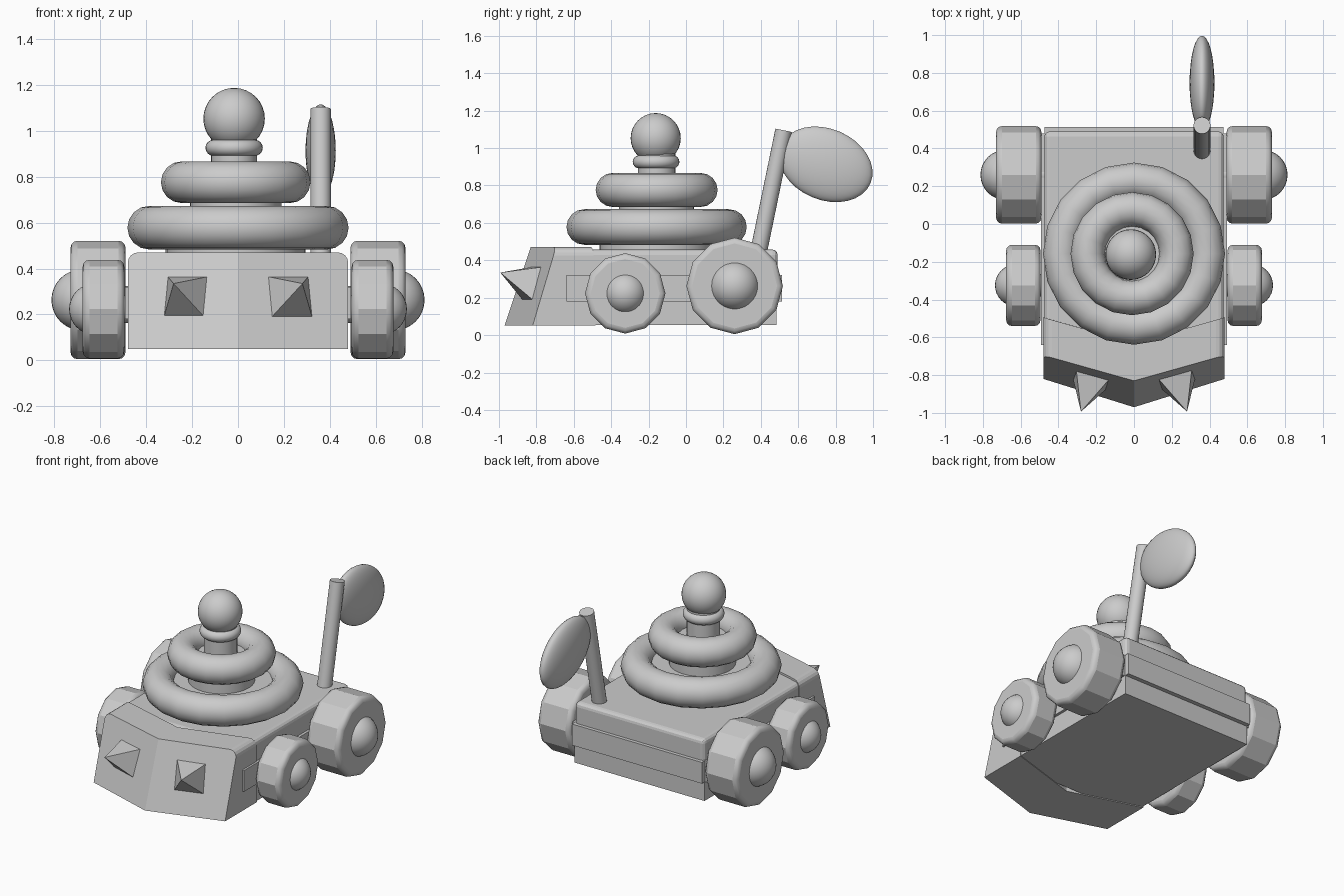
import bpy, bmesh
from math import radians, pi
from mathutils import Vector

if "Cube" in bpy.data.objects:
    bpy.data.objects.remove(bpy.data.objects["Cube"])


def finish(name, bevel=0.0, segments=3, smooth=None):
    ob = bpy.context.object
    ob.name = name
    if bevel:
        m = ob.modifiers.new("bevel", 'BEVEL')
        m.width, m.segments, m.limit_method = bevel, segments, 'ANGLE'
        m.angle_limit = radians(40)
    if smooth:
        bpy.ops.object.shade_smooth_by_angle(angle=radians(smooth))
    return ob


def box(name, lo, hi, bevel=0.0):
    lo, hi = Vector(lo), Vector(hi)
    bpy.ops.mesh.primitive_cube_add(size=1, location=(lo + hi) / 2)
    bpy.context.object.scale = hi - lo
    bpy.ops.object.transform_apply(location=False, rotation=False, scale=True)
    return finish(name, bevel)


def rod(name, a, b, r, sides=24, bevel=0.0, smooth=25):
    a, b = Vector(a), Vector(b)
    bpy.ops.mesh.primitive_cylinder_add(
        vertices=sides, radius=r, depth=(b - a).length, location=(a + b) / 2,
        rotation=(b - a).to_track_quat('Z', 'Y').to_euler())
    return finish(name, bevel, smooth=smooth)


def ball(name, loc, r, scale=(1, 1, 1), rot=(0, 0, 0)):
    bpy.ops.mesh.primitive_uv_sphere_add(segments=32, ring_count=16, radius=r,
                                         location=loc, rotation=rot)
    bpy.context.object.scale = scale
    return finish(name, smooth=60)


def ring(name, loc, major, minor, segs=20):
    bpy.ops.mesh.primitive_torus_add(location=loc, major_radius=major, minor_radius=minor,
                                     major_segments=segs, minor_segments=16)
    return finish(name, smooth=40)


def mesh_object(name, bm):
    bmesh.ops.recalc_face_normals(bm, faces=bm.faces)
    me = bpy.data.meshes.new(name)
    bm.to_mesh(me)
    bm.free()
    ob = bpy.data.objects.new(name, me)
    bpy.context.collection.objects.link(ob)


# Body: lower tub, bevelled lid, side and rear trim strips
box("lower_body", (-.475, -.6, .055), (.475, .485, .3))
box("upper_body", (-.475, -.6, .26), (.475, .49, .457), bevel=.028)
box("side_trim", (-.493, -.64, .18), (.493, .48, .32))
box("rear_trim", (-.475, .4, .18), (.475, .513, .32))

# Chevron nose: sloping V front, rounded upper side edges
bm = bmesh.new()
low = [(-.48, -.82), (0, -.97), (.48, -.82), (.48, -.485), (0, -.63), (-.48, -.485)]
top = [(-.48, -.695), (0, -.83), (.48, -.695), (.48, -.495), (0, -.63), (-.48, -.495)]
lv = [bm.verts.new((x, y, .05)) for x, y in low]
tv = [bm.verts.new((x, y, .47)) for x, y in top]
bm.faces.new(lv)
bm.faces.new(tv)
for i in range(6):
    j = (i + 1) % 6
    bm.faces.new((lv[i], lv[j], tv[j], tv[i]))
edges = [e for e in bm.edges if all(v in (tv[2], tv[3]) for v in e.verts)
         or all(v in (tv[0], tv[5]) for v in e.verts)]
bmesh.ops.bevel(bm, geom=edges, offset=.045, segments=4, profile=.5, affect='EDGES')
mesh_object("nose", bm)

# Four-sided spikes, standing square on the sloped nose faces
for s, side in ((-1, "left"), (1, "right")):
    n = Vector((s * .284, -.909, .303))
    u = Vector((s * .954, .298, 0))
    w = n.cross(u)
    c = Vector((s * .225, -.815, .275))
    bm = bmesh.new()
    base = [bm.verts.new(c + u * a * .095 + w * b * .095)
            for a, b in ((-1, -1), (1, -1), (1, 1), (-1, 1))]
    tip = bm.verts.new(c + n * .196)
    bm.faces.new(base)
    for i in range(4):
        bm.faces.new((base[i], base[(i + 1) % 4], tip))
    mesh_object("spike_" + side, bm)

# Twelve-sided wheels with round hubs: y, z, radius, inner x, outer x, hub radius, hub x
for end, y, z, r, x0, x1, hr, hx in (("rear", .26, .263, .258, .49, .73, .133, .68),
                                     ("front", -.325, .223, .215, .495, .677, .112, .624)):
    for s, side in ((-1, "left"), (1, "right")):
        rod(f"{end}_wheel_{side}", (s * x0, y, z), (s * x1, y, z), r, 12, bevel=.03)
        ball(f"{end}_hub_{side}", (s * hx, y, z), hr)
    rod(f"{end}_axle", (-x0 - .05, y, z), (x0 + .05, y, z), .06, 16)

# Stacked turret: rings around stepped drums, topped by a ball
cx, cy = -.01, -.157
rod("lower_drum", (cx, cy, .44), (cx, cy, .6), .305, 32)
rod("upper_drum", (cx, cy, .58), (cx, cy, .78), .2, 32)
rod("neck", (cx - .007, cy, .76), (cx - .007, cy, 1.0), .1, 32)
ring("large_ring", (0, cy, .578), .387, .095)
ring("small_ring", (cx, cy, .776), .235, .091)
ring("neck_ring", (-.017, -.16, .926), .09, .035, 32)
ball("top_ball", (-.017, -.162, 1.053), .134)

# Leaning mast with a flat oval paddle
rod("mast", (.36, .385, .43), (.36, .522, 1.095), .045, 20)
ball("paddle", (.36, .747, .913), 1, (.066, .26, .19), (radians(-23), 0, 0))
